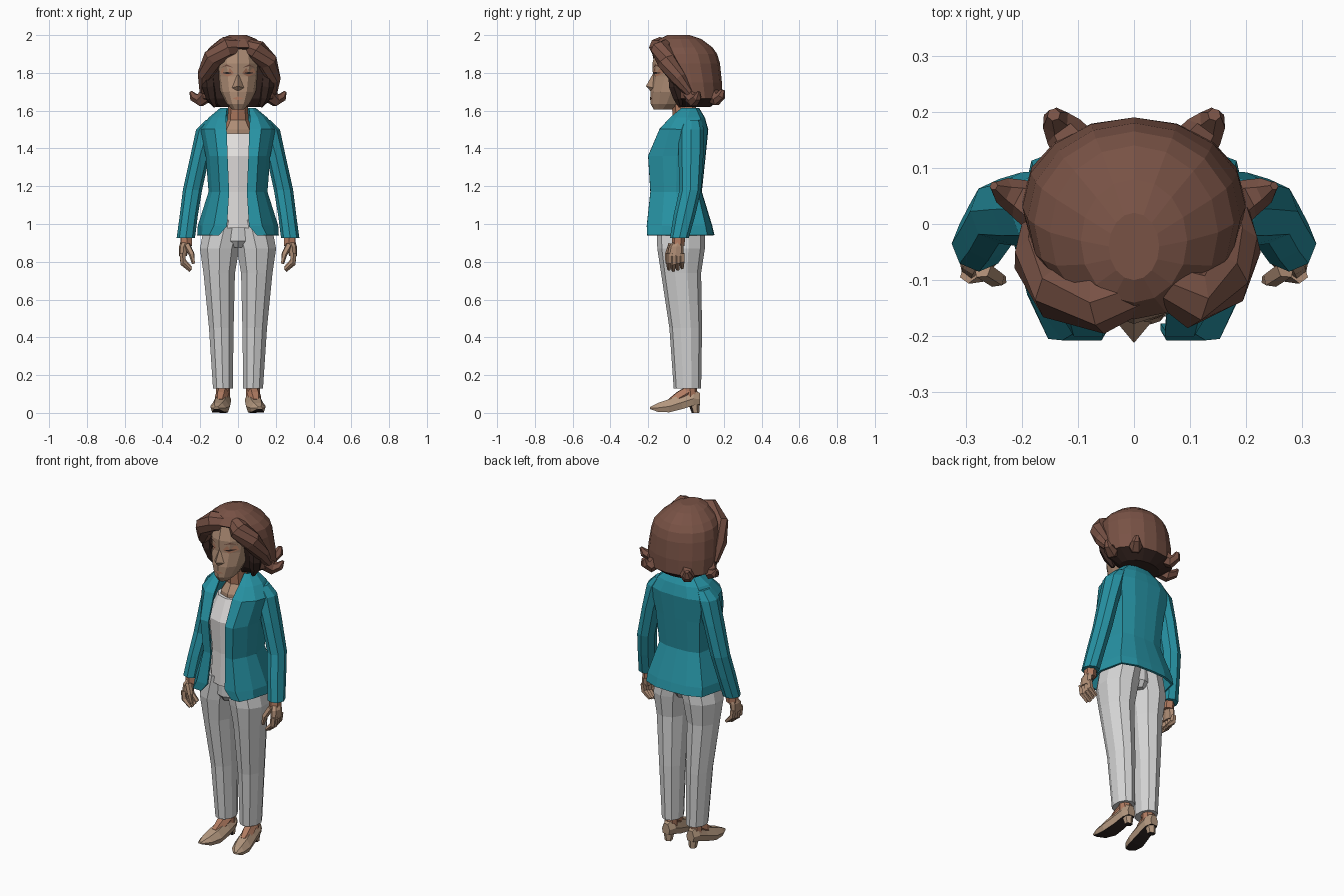
import bpy, bmesh
from math import sin, cos, pi
from mathutils import Vector
from mathutils.bvhtree import BVHTree

cube = bpy.data.objects.get("Cube")
if cube:
    bpy.data.objects.remove(cube)


def material(name, r, g, b):
    m = bpy.data.materials.new(name)
    m.use_nodes = True
    m.diffuse_color = (r, g, b, 1)
    bsdf = m.node_tree.nodes["Principled BSDF"]
    bsdf.inputs["Base Color"].default_value = (r, g, b, 1)
    bsdf.inputs["Roughness"].default_value = 0.9
    return m


TEAL = material("teal cloth", .02, .29, .37)
WHITE = material("white cloth", .74, .72, .71)
GREY = material("light grey cloth", .66, .66, .66)
SKIN = material("skin", .43, .27, .18)
WARM = material("warm skin", .44, .2, .12)
HAIR = material("brown hair", .19, .085, .06)
INNER = material("dark inner hair", .04, .02, .016)
SHOE = material("beige leather", .45, .31, .21)
SOLE = material("dark sole", .03, .02, .018)


def finish(name, bm, mats, mirror=False, thickness=0, rule=None):
    """Turn a bmesh into a flat shaded object; rule picks a face's material."""
    bmesh.ops.recalc_face_normals(bm, faces=bm.faces)
    bm.normal_update()
    if rule:
        for f in bm.faces:
            f.material_index = int(rule(f.calc_center_median(), f.normal))
    mesh = bpy.data.meshes.new(name)
    bm.to_mesh(mesh)
    bm.free()
    for m in mats:
        mesh.materials.append(m)
    ob = bpy.data.objects.new(name, mesh)
    bpy.context.collection.objects.link(ob)
    if thickness:
        mod = ob.modifiers.new("Thickness", 'SOLIDIFY')
        mod.thickness, mod.offset = thickness, 0
    if mirror:
        ob.modifiers.new("Mirror", 'MIRROR')


def bridge(rings, closed=True):
    """Skin a list of equal point rings."""
    bm = bmesh.new()
    loops = [[bm.verts.new(p) for p in ring] for ring in rings]
    n = len(loops[0])
    for a, b in zip(loops, loops[1:]):
        for i in range(n if closed else n - 1):
            j = (i + 1) % n
            bm.faces.new((a[i], a[j], b[j], b[i]))
    if closed:
        bm.faces.new(loops[0])
        bm.faces.new(loops[-1])
    return bm


def oval(z, x0, x1, front, back, n=10, notch=None):
    """Horizontal ring; notch keeps the front from passing a given depth."""
    cx, cy = (x0 + x1) / 2, (front + back) / 2
    pts = []
    for i in range(n):
        a = 2 * pi * i / n - pi / 2
        y = cy + (back - front) / 2 * sin(a)
        if notch is not None:
            y = max(y, notch)
        pts.append((cx + (x1 - x0) / 2 * cos(a), y, z))
    return pts


def tube(path, n=6):
    """Tapered tube through (x, y, z, radius) stations."""
    pts = [Vector(p[:3]) for p in path]
    rings = []
    for i, p in enumerate(path):
        d = pts[min(i + 1, len(pts) - 1)] - pts[max(i - 1, 0)]
        q = d.to_track_quat('Z', 'Y')
        rings.append([pts[i] + q @ Vector((cos(2 * pi * k / n), sin(2 * pi * k / n), 0)) * p[3]
                      for k in range(n)])
    return bridge(rings)


# Trousers: one leg reaching the waist, mirrored, and a seat between them
legs = [(.13, .025, .135, -.065, .08), (.45, .02, .157, -.088, .085),
        (.74, .012, .187, -.132, .08), (.87, -.012, .207, -.152, .1), (1.02, -.05, .178, -.155, .1)]
finish("trousers", bridge([oval(*r) for r in legs]), [GREY], True)
pelvis = [(.875, .05, -.125, .07), (.91, .12, -.148, .09), (1.05, .14, -.15, .085)]
finish("trouser_seat", bridge([oval(z, -w, w, f, b) for z, w, f, b in pelvis]), [GREY])

# Shirt under the jacket
shirt = [(.98, .13, -.165, .07), (1.17, .12, -.16, .06), (1.36, .14, -.172, .07), (1.48, .1, -.115, .07)]
finish("shirt", bridge([oval(z, -w, w, f, b) for z, w, f, b in shirt]), [WHITE])

# Jacket: half an open shell, mirrored
jacket = [(.94, .1, .21, -.2, .145), (.99, .058, .207, -.202, .133), (1.17, .047, .15, -.183, .078),
          (1.36, .055, .165, -.195, .098), (1.5, .06, .195, -.135, .112),
          (1.56, .064, .15, -.08, .095), (1.61, .058, .09, -.02, .065)]
rows = [[(o, f, z), (o + (w - o) * .45, f, z), (w * .88, f * .62, z), (w, (f + b) / 2, z),
         (w * .85, b * .75, z), (w * .45, b * .97, z), (0, b, z)] for z, o, w, f, b in jacket]
finish("jacket", bridge(rows, closed=False), [TEAL], True, .012)

# Sleeves
sleeve = [(1.55, .1, .17, -.02, .08), (1.5, .1, .222, -.04, .095), (1.36, .15, .252, -.04, .092),
          (1.18, .19, .292, -.035, .08), (1.05, .212, .308, -.065, .05), (.925, .228, .325, -.085, .015)]
finish("sleeves", bridge([oval(*r, n=8) for r in sleeve]), [TEAL], True)

# Hands: wrist, palm, fingers and thumb
finish("wrists", tube([(.272, -.035, .98, .034), (.275, -.042, .885, .034)]), [WARM], True)
palm = [(.91, .25, .3, -.065, -.015), (.88, .262, .313, -.09, -.012), (.83, .27, .313, -.1, -.012)]
finish("palms", bridge([oval(*r, n=8) for r in palm]), [SKIN], True)
for i, finger in enumerate(("index", "middle", "ring", "little")):
    y, lift = -.09 + .023 * i, .007 * abs(i - 1)
    finish(finger + "_fingers", tube([(.295, y, .845, .016), (.29, y, .79 + lift, .016),
                                      (.25, y, .753 + lift, .01)], 5), [SKIN], True)
finish("thumbs", tube([(.27, -.08, .89, .018), (.245, -.098, .84, .016), (.235, -.1, .79, .009)], 5), [SKIN], True)

# Ankles and insteps
finish("ankles", tube([(.08, .025, .06, .038), (.08, .02, .17, .036)], 8), [WARM], True)
finish("insteps", tube([(.08, .02, .115, .034), (.088, -.03, .085, .035), (.094, -.08, .055, .025)]), [WARM], True)

# Shoes with dark soles and low heels
shoe = [(.075, .08, .025, .045, .105), (.04, .08, .042, .04, .12), (-.02, .085, .047, .02, .1),
        (-.09, .095, .052, .003, .072), (-.15, .105, .04, .006, .052), (-.19, .115, .014, .02, .032)]
rings = [[(c - w * .8, y, lo), (c + w * .8, y, lo), (c + w, y, lo + (hi - lo) * .45), (c + w * .5, y, hi),
          (c - w * .5, y, hi), (c - w, y, lo + (hi - lo) * .45)] for y, c, w, lo, hi in shoe]
finish("shoes", bridge(rings), [SHOE, SOLE], True, rule=lambda c, n: n.z < -.6)
heel = [(0, .058, .102, .03, .07), (.055, .05, .11, .01, .074)]
finish("heels", bridge([oval(*r, n=6) for r in heel]), [SHOE, SOLE], True,
       rule=lambda c, n: n.z < -.6 or n.y < -.7)

# Neck and upper chest
neck = [(1.42, .09, -.1, .05), (1.5, .085, -.098, .06), (1.55, .055, -.068, .055), (1.68, .052, -.08, .05)]
finish("neck", bridge([oval(z, -w, w, f, b, 8) for z, w, f, b in neck]), [WARM, SKIN],
       rule=lambda c, n: c.z < 1.54 and n.y < -.6)

# Head
head = [(1.605, .03, -.17, -.08), (1.635, .06, -.187, -.02), (1.7, .093, -.188, .03),
        (1.78, .108, -.175, .08), (1.85, .118, -.178, .1), (1.94, .1, -.155, .1)]
bm = bridge([oval(z, -w, w, f, b, 12) for z, w, f, b in head])
surface = BVHTree.FromBMesh(bm)
finish("head", bm, [SKIN])

# Nose
bm = bmesh.new()
tip = bm.verts.new((0, -.212, 1.73))
base = [bm.verts.new(p) for p in ((0, -.17, 1.805), (.035, -.17, 1.72), (0, -.18, 1.695), (-.035, -.17, 1.72))]
for i in range(4):
    bm.faces.new((tip, base[i], base[i - 1]))
bm.faces.new(base)
finish("nose", bm, [SKIN])


def decal(name, outline, mat, lift, mirror=True):
    """Thin plate laid on the face from an (x, z) outline."""
    bm = bmesh.new()
    verts = []
    for x, z in outline:
        hit = surface.ray_cast(Vector((x, -1, z)), Vector((0, 1, 0)))[0]
        verts.append(bm.verts.new((x, hit.y - lift, z)))
    bm.faces.new(verts)
    finish(name, bm, [mat], mirror)


decal("eyelids", [(.022, 1.797), (.055, 1.78), (.092, 1.797), (.085, 1.822), (.04, 1.822)], WARM, .004)
decal("eyes", [(.03, 1.799), (.055, 1.793), (.085, 1.8), (.056, 1.805)], SOLE, .007)
decal("eyebrows", [(.025, 1.828), (.06, 1.836), (.09, 1.828), (.06, 1.845)], HAIR, .004)
decal("mouth", [(-.03, 1.665), (0, 1.655), (.03, 1.665), (0, 1.675)], WARM, .004, False)

# Hair: main bob, recessed around the face, dark inside and below
bob = [(1.62, .12, -.04, .13, -.03), (1.665, .198, -.1, .19, -.05), (1.75, .199, -.13, .19, -.075),
       (1.85, .19, -.16, .18, -.1), (1.9, .178, -.165, .165, -.12), (1.935, .15, -.17, .14, None),
       (1.98, .095, -.14, .08, None), (2, .045, -.1, .02, None)]
finish("hair", bridge([oval(z, -w, w, f, b, 16, k) for z, w, f, b, k in bob]), [HAIR, INNER],
       rule=lambda c, n: n.z < -.4 or (c.z < 1.88 and n.y < -.8))

# Swept locks on both sides of the parting
locks = {
    "right_forelock": [(.04, -.1, 1.94, .04), (-.06, -.138, 1.935, .058), (-.13, -.12, 1.88, .056),
                       (-.172, -.06, 1.79, .045), (-.182, -.01, 1.7, .022)],
    "left_forelock": [(.03, -.09, 1.95, .035), (.1, -.13, 1.92, .056), (.155, -.1, 1.86, .054),
                      (.185, -.04, 1.77, .042), (.185, .02, 1.69, .022)],
}
for name, path in locks.items():
    finish(name, tube(path, 8), [HAIR])

# Flicked tips, and shaded locks beside the cheeks
finish("side_flicks", tube([(.16, .02, 1.69, .045), (.2, .045, 1.655, .036),
                            (.235, .06, 1.672, .024), (.25, .068, 1.7, .008)]), [HAIR], True)
finish("back_flicks", tube([(.1, .13, 1.69, .045), (.125, .165, 1.66, .036),
                            (.14, .185, 1.68, .026), (.143, .195, 1.71, .012)]), [HAIR], True)
finish("cheek_locks", tube([(.16, -.06, 1.82, .035), (.155, -.055, 1.73, .037),
                            (.14, -.04, 1.67, .03), (.12, -.03, 1.62, .01)]), [INNER], True)
